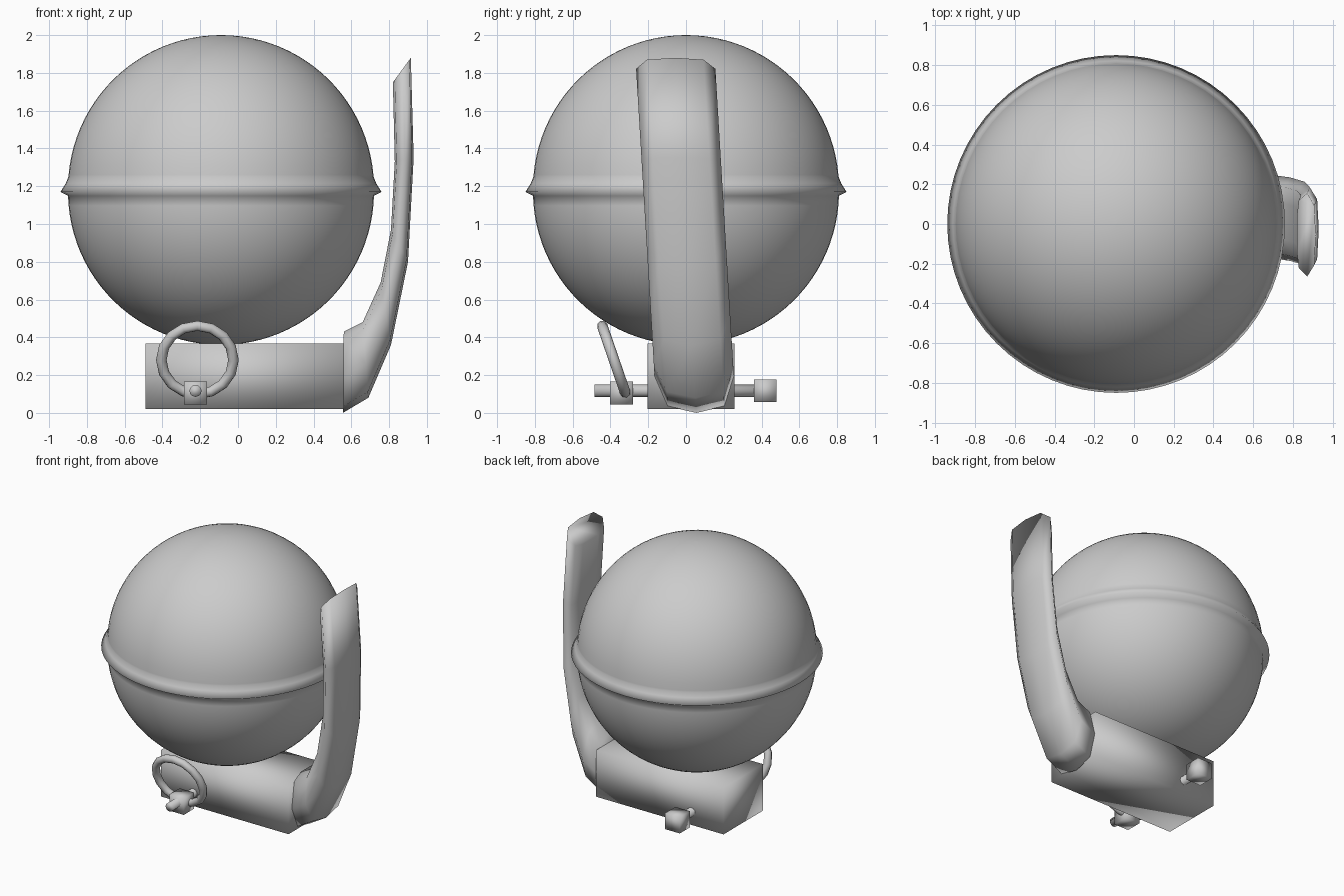
import bpy, bmesh
from math import sin, cos, pi, radians
from mathutils import Vector

if "Cube" in bpy.data.objects:
    bpy.data.objects.remove(bpy.data.objects["Cube"])


def finish(name, bm):
    bmesh.ops.recalc_face_normals(bm, faces=bm.faces)
    me = bpy.data.meshes.new(name)
    bm.to_mesh(me)
    bm.free()
    me.shade_smooth()
    ob = bpy.data.objects.new(name, me)
    bpy.context.collection.objects.link(ob)
    return ob


def loft(name, rings, closed=False):
    """Skin a list of closed rings; cap the ends or join them into a loop."""
    bm = bmesh.new()
    vs = [[bm.verts.new(p) for p in r] for r in rings]
    n = len(vs[0])
    pairs = list(zip(vs, vs[1:])) + ([(vs[-1], vs[0])] if closed else [])
    for a, b in pairs:
        for i in range(n):
            j = (i + 1) % n
            bm.faces.new((a[i], a[j], b[j], b[i]))
    if not closed:
        bm.faces.new(vs[0])
        bm.faces.new(vs[-1])
    return finish(name, bm)


def box(name, lo, hi):
    lo, hi = Vector(lo), Vector(hi)
    bm = bmesh.new()
    bmesh.ops.create_cube(bm, size=1)
    for v in bm.verts:
        v.co = (lo + hi) / 2 + v.co * (hi - lo)
    return finish(name, bm)


# Spherical body: turned profile with a protruding rim at the seam
CX, R = -0.09, 0.81
profile = []
for i in range(25):
    a = radians(-89.9 + i * 88.4 / 24)
    profile.append((R * cos(a), 1.17 + R * sin(a)))
profile += [(0.85, 1.17), (0.822, 1.215), (0.808, 1.25)]
for i in range(24):
    a = radians(5 + i * 84.9 / 23)
    profile.append((R * cos(a), 1.19 + R * sin(a)))
SEG = 64
loft("body", [[(CX + r * cos(2 * pi * k / SEG), r * sin(2 * pi * k / SEG), z)
               for k in range(SEG)] for r, z in profile])

# Base block under the body
box("base_block", (-0.49, -0.205, 0.02), (0.56, 0.258, 0.367))

# Curved lever: faceted section swept between outer and inner side curves
outer = [(0.555, 0.0), (0.69, 0.08), (0.81, 0.36), (0.90, 0.80), (0.93, 1.35), (0.915, 1.88)]
inner = [(0.56, 0.43), (0.66, 0.48), (0.755, 0.69), (0.81, 0.97), (0.83, 1.33), (0.82, 1.75)]
half = [(0.0, 0.0), (0.08, 0.15), (0.45, 0.21), (0.9, 0.17), (1.0, 0.09)]
section = half + [(u, -v) for u, v in reversed(half[1:])]
rings = []
for (ox, oz), (ix, iz) in zip(outer, inner):
    ring = []
    for u, v in section:
        x, z = ox + (ix - ox) * u, oz + (iz - oz) * u
        ring.append((x, 0.055 - 0.06 * z + v, z))
    rings.append(ring)
loft("lever", rings)

# Cross pin with a block at each end
PX, PZ = -0.225, 0.117
loft("pin", [[(PX + 0.032 * cos(2 * pi * k / 12), y, PZ + 0.032 * sin(2 * pi * k / 12))
              for k in range(12)] for y in (-0.485, 0.40)])
box("front_pin_block", (PX - 0.06, -0.402, 0.045), (PX + 0.06, -0.28, 0.165))
box("back_pin_block", (PX - 0.06, 0.36, 0.057), (PX + 0.06, 0.48, 0.177))

# Pull ring, leaning forward at the top
tilt = radians(19)
rings = []
for i in range(16):
    a = 2 * pi * i / 16
    ring = []
    for k in range(8):
        b = 2 * pi * k / 8
        r, d = 0.191 + 0.028 * cos(b), 0.028 * sin(b)
        h = r * sin(a)
        ring.append((-0.215 + r * cos(a), -0.381 - h * sin(tilt) + d * cos(tilt),
                     0.28 + h * cos(tilt) + d * sin(tilt)))
    rings.append(ring)
loft("pull_ring", rings, closed=True)
